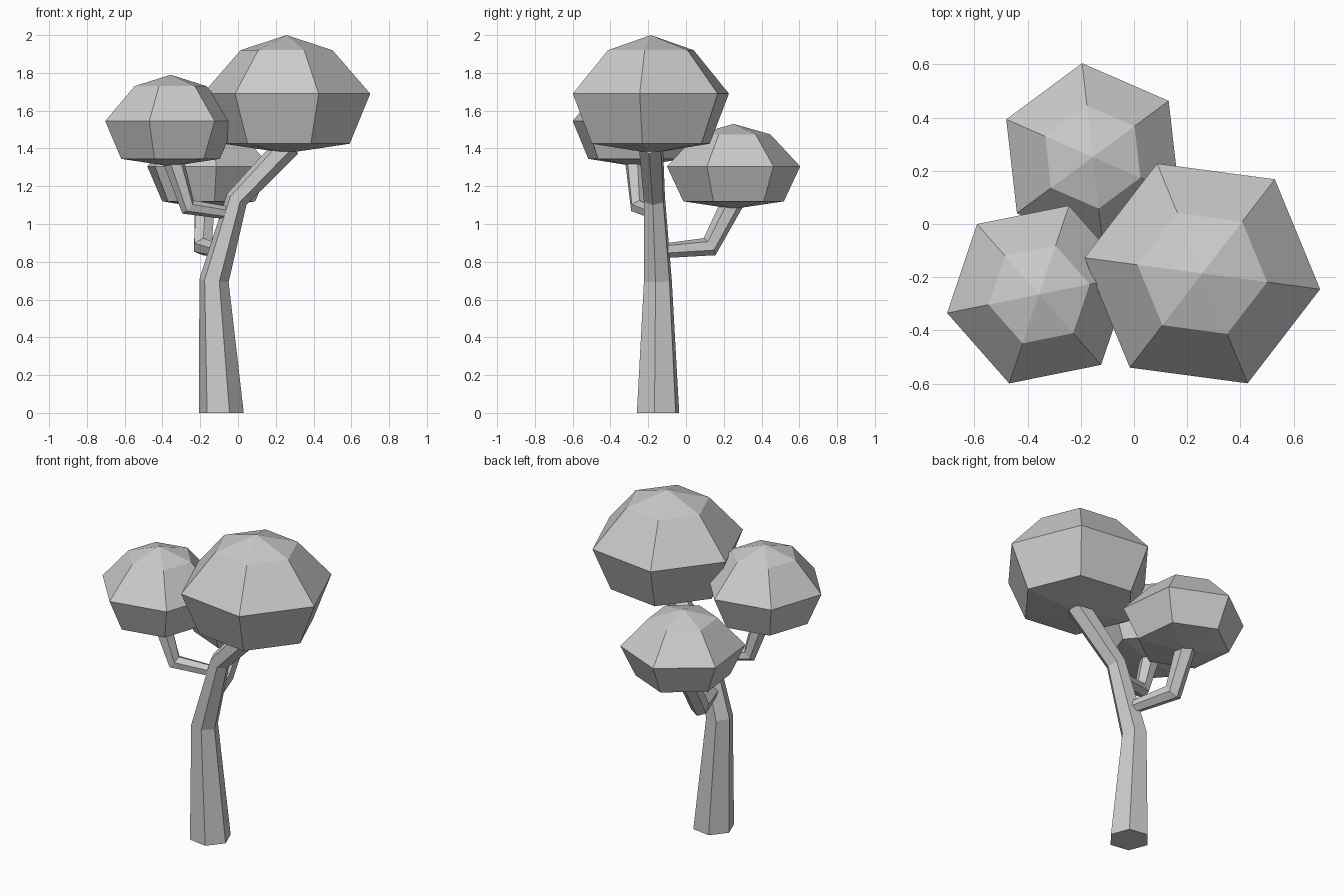
import bpy
import bmesh
from math import sin, cos, pi, radians
from mathutils import Vector

SIDES = 6

cube = bpy.data.objects.get("Cube")
if cube:
    bpy.data.objects.remove(cube, do_unlink=True)

grey = bpy.data.materials.new("plain grey")
grey.use_nodes = True
colour = (0.6, 0.6, 0.6, 1)
grey.diffuse_color = colour
grey.node_tree.nodes["Principled BSDF"].inputs["Base Color"].default_value = colour


def finish(name, bm):
    bmesh.ops.recalc_face_normals(bm, faces=bm.faces)
    mesh = bpy.data.meshes.new(name)
    bm.to_mesh(mesh)
    bm.free()
    mesh.materials.append(grey)
    bpy.context.collection.objects.link(bpy.data.objects.new(name, mesh))


def add_ring(bm, centre, radius, turn, direction=Vector((0, 0, 1))):
    tilt = Vector((0, 0, 1)).rotation_difference(direction)
    verts = []
    for i in range(SIDES):
        a = turn + 2 * pi * i / SIDES
        verts.append(bm.verts.new(centre + tilt @ Vector((radius * cos(a), radius * sin(a), 0))))
    return verts


def bridge(bm, a, b):
    for i in range(SIDES):
        j = (i + 1) % SIDES
        bm.faces.new((a[i], a[j], b[j], b[i]))


def limb(name, points, turn):
    """Tapered six-sided tube through (x, y, z, radius) points."""
    bm = bmesh.new()
    pos = [Vector(p[:3]) for p in points]
    steps = [(b - a).normalized() for a, b in zip(pos, pos[1:])]
    rings = []
    for i, p in enumerate(points):
        before = steps[max(i - 1, 0)]
        after = steps[min(i, len(steps) - 1)]
        direction = (before + after).normalized()
        if p[2] == 0:
            direction = Vector((0, 0, 1))
        rings.append(add_ring(bm, pos[i], p[3], turn, direction))
    for a, b in zip(rings, rings[1:]):
        bridge(bm, a, b)
    bm.faces.new(rings[0])
    bm.faces.new(rings[-1])
    finish(name, bm)


def canopy(name, x, y, radius, turn, heights):
    """Faceted crown: bottom tip, lower, widest and upper rings, top tip."""
    bm = bmesh.new()
    bottom, low, mid, high, top = heights
    rings = [add_ring(bm, Vector((x, y, z)), radius * f, turn)
             for z, f in ((low, 0.755), (mid, 1), (high, 0.55))]
    for a, b in zip(rings, rings[1:]):
        bridge(bm, a, b)
    for z, ring in ((bottom, rings[0]), (top, rings[-1])):
        tip = bm.verts.new((x, y, z))
        for i in range(SIDES):
            bm.faces.new((ring[i], ring[(i + 1) % SIDES], tip))
    finish(name, bm)


# Trunk and its two side branches
limb("trunk", [(-0.088, -0.148, 0, 0.12), (-0.127, -0.149, 0.7, 0.079),
               (-0.007, -0.167, 1.13, 0.06), (0.27, -0.186, 1.42, 0.068)], radians(-9))
limb("right_branch", [(-0.03, -0.165, 1.055, 0.034), (-0.265, -0.25, 1.09, 0.046),
                      (-0.35, -0.27, 1.36, 0.058)], radians(11))
limb("back_branch", [(-0.085, -0.15, 0.855, 0.038), (-0.185, 0.125, 0.88, 0.055),
                     (-0.175, 0.255, 1.13, 0.06)], radians(36))

# Three leaf crowns
canopy("main_canopy", 0.257, -0.186, 0.447, radians(-7.6), (1.375, 1.425, 1.69, 1.92, 2.0))
canopy("right_canopy", -0.357, -0.265, 0.353, radians(11.4), (1.305, 1.345, 1.545, 1.73, 1.79))
canopy("back_canopy", -0.155, 0.252, 0.355, radians(36.5), (1.08, 1.12, 1.305, 1.475, 1.53))
